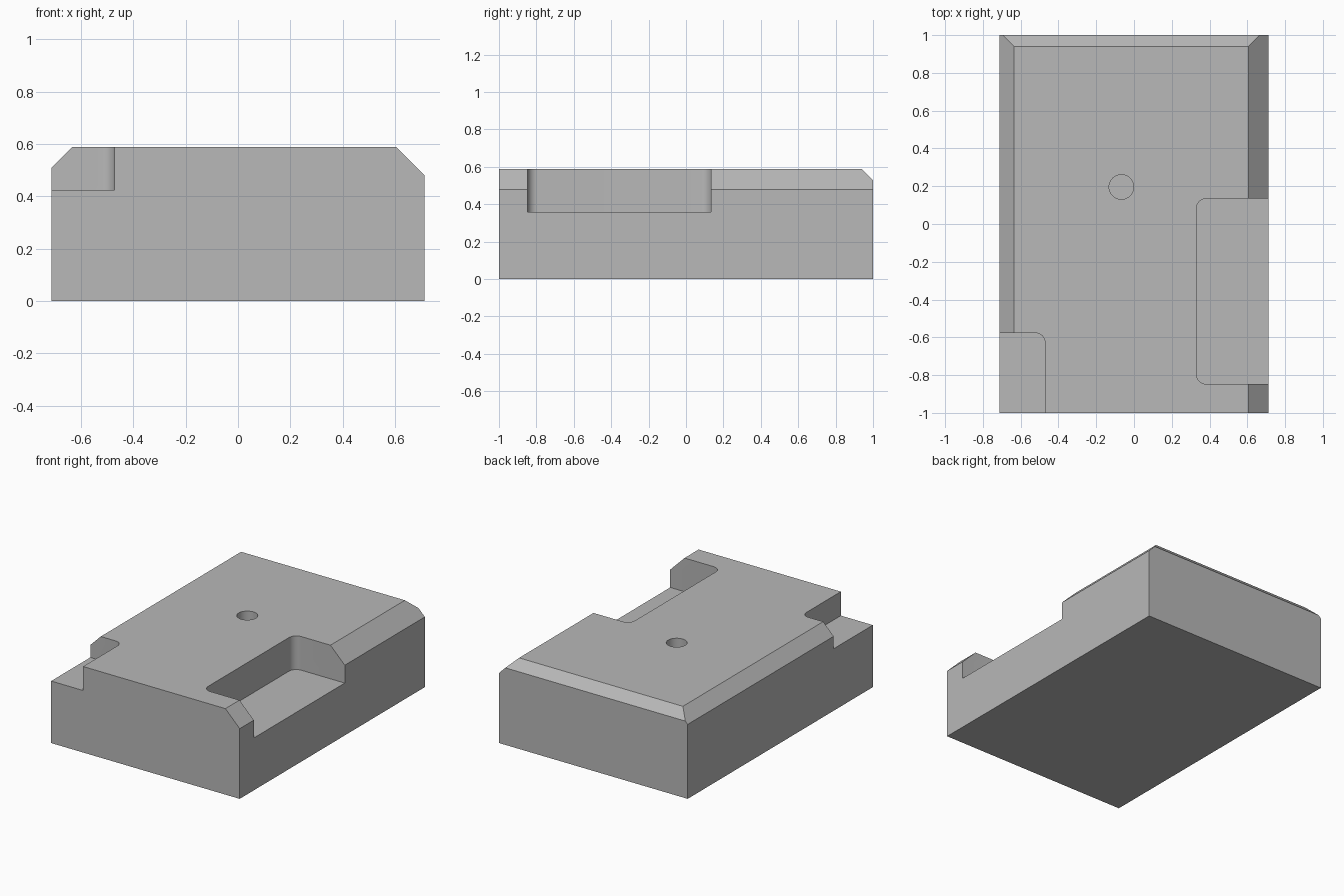
import bpy, bmesh, math
from mathutils import Vector

HALF_X, HALF_Y, HEIGHT = 0.713, 1.0, 0.588

cube = bpy.data.objects.get("Cube")
if cube:
    bpy.data.objects.remove(cube, do_unlink=True)

grey = bpy.data.materials.new("plain grey")
grey.use_nodes = True
colour = (0.48, 0.48, 0.48, 1)
grey.diffuse_color = colour
grey.node_tree.nodes["Principled BSDF"].inputs["Base Color"].default_value = colour


def make_object(name, bm):
    bmesh.ops.recalc_face_normals(bm, faces=bm.faces)
    mesh = bpy.data.meshes.new(name)
    bm.to_mesh(mesh)
    bm.free()
    mesh.materials.append(grey)
    obj = bpy.data.objects.new(name, mesh)
    bpy.context.collection.objects.link(obj)
    return obj


def box(x0, x1, y0, y1, z0, z1):
    bm = bmesh.new()
    bmesh.ops.create_cube(bm, size=1)
    low, high = Vector((x0, y0, z0)), Vector((x1, y1, z1))
    for v in bm.verts:
        v.co = (low + high) / 2 + v.co * (high - low)
    return bm


def pocket(name, x0, x1, y0, y1, floor, radius, rounded):
    """Box cutter whose chosen upright edges are rounded."""
    bm = box(x0, x1, y0, y1, floor, HEIGHT + 0.2)
    edges = []
    for e in bm.edges:
        a, b = (v.co for v in e.verts)
        if abs(a.z - b.z) > 0.01 and rounded((a + b) / 2):
            edges.append(e)
    bmesh.ops.bevel(bm, geom=edges, offset=radius, segments=8,
                    profile=0.5, affect='EDGES')
    return make_object(name, bm)


# Solid block with chamfers along the left, right and back top edges
bm = box(-HALF_X, HALF_X, -HALF_Y, HALF_Y, 0, HEIGHT)
chamfers = [((-HALF_X, 0), (-1, 0), 0.079),
            ((HALF_X, 0), (1, 0), 0.108),
            ((0, HALF_Y), (0, 1), 0.061)]
for (x, y), (nx, ny), size in chamfers:
    cut = bmesh.ops.bisect_plane(
        bm, geom=bm.verts[:] + bm.edges[:] + bm.faces[:],
        plane_co=(x, y, HEIGHT - size), plane_no=(nx, ny, 1), clear_outer=True)
    rim = [g for g in cut["geom_cut"] if isinstance(g, bmesh.types.BMEdge)]
    bmesh.ops.contextual_create(bm, geom=rim)
block = make_object("block", bm)

# Side pocket, front corner notch and blind round hole
cutters = [
    pocket("side_pocket_cutter", 0.33, 1.0, -0.848, 0.135, 0.358, 0.055,
           lambda p: p.x < 0.5),
    pocket("corner_notch_cutter", -1.0, -0.471, -1.3, -0.577, 0.424, 0.05,
           lambda p: p.x > -0.6 and p.y > -0.8),
]
hole = bmesh.new()
bmesh.ops.create_cone(hole, cap_ends=True, segments=48, radius1=0.065,
                      radius2=0.065, depth=0.4)
bmesh.ops.translate(hole, verts=hole.verts, vec=(-0.067, 0.196, HEIGHT))
cutters.append(make_object("hole_cutter", hole))

bpy.ops.object.select_all(action='DESELECT')
block.select_set(True)
bpy.context.view_layer.objects.active = block
for cutter in cutters:
    mod = block.modifiers.new(cutter.name, 'BOOLEAN')
    mod.operation = 'DIFFERENCE'
    mod.solver = 'EXACT'
    mod.object = cutter
    bpy.ops.object.modifier_apply(modifier=mod.name)
    bpy.data.objects.remove(cutter, do_unlink=True)

bpy.ops.object.shade_smooth_by_angle(angle=math.radians(25))
